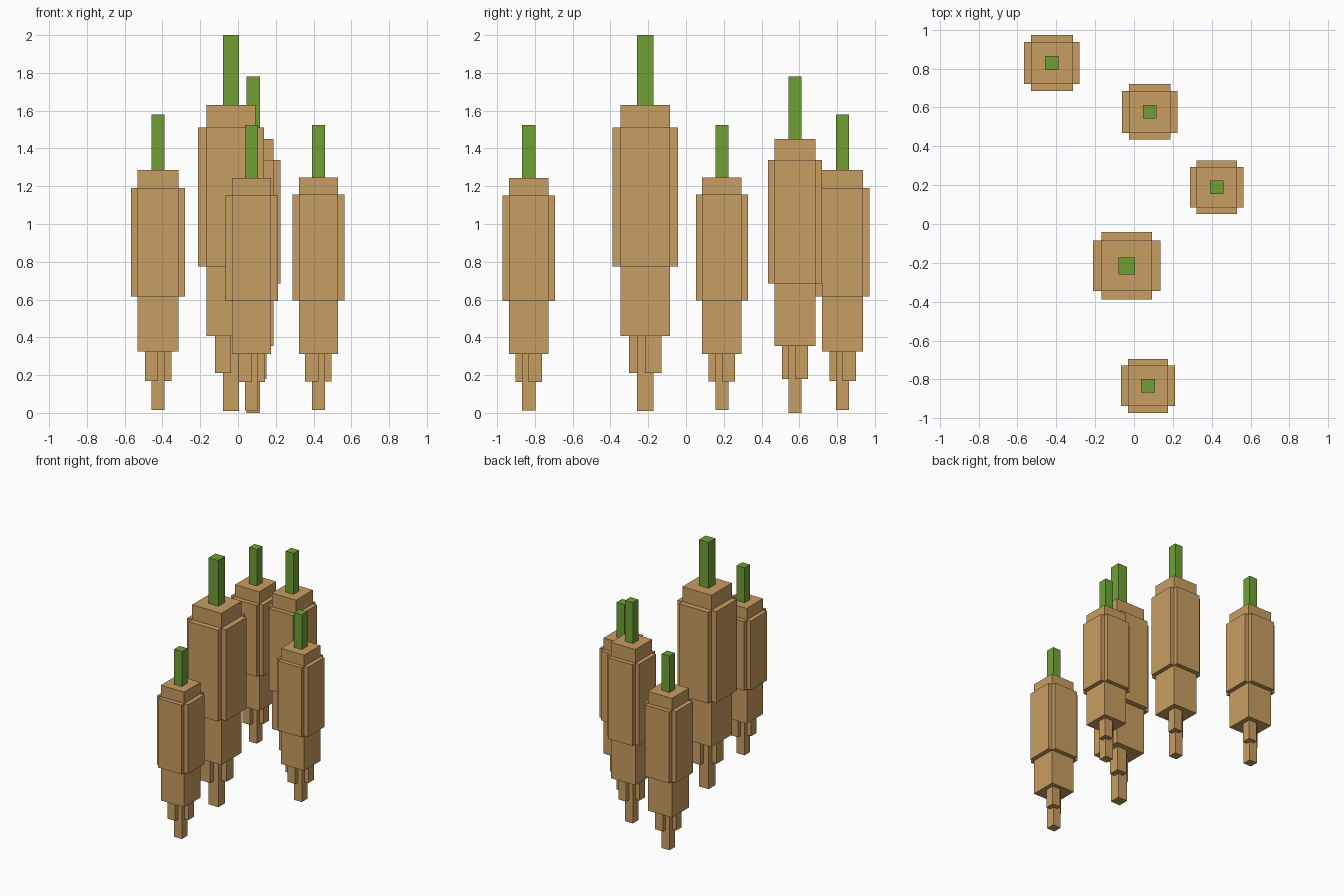
import bpy
import bmesh
from mathutils import Matrix, Vector

default = bpy.data.objects.get("Cube")
if default:
    bpy.data.objects.remove(default, do_unlink=True)


def make_material(name, color):
    mat = bpy.data.materials.new(name)
    mat.use_nodes = True
    mat.diffuse_color = color
    mat.node_tree.nodes["Principled BSDF"].inputs["Base Color"].default_value = color
    return mat


tan = make_material("root_tan", (0.584, 0.337, 0.119, 1))
green = make_material("stalk_green", (0.162, 0.352, 0.036, 1))


def box(name, center, half, bottom, top, mat):
    """Upright box from its plan centre, plan half sizes and height range."""
    bm = bmesh.new()
    size = Vector((2 * half[0], 2 * half[1], top - bottom))
    bmesh.ops.create_cube(bm, size=1, matrix=Matrix.Diagonal(size).to_4x4())
    mesh = bpy.data.meshes.new(name)
    bm.to_mesh(mesh)
    bm.free()
    mesh.materials.append(mat)
    obj = bpy.data.objects.new(name, mesh)
    obj.location = (center[0], center[1], (bottom + top) / 2)
    bpy.context.collection.objects.link(obj)


def root_vegetable(label, x, y, wide, core, thin, levels):
    tip, fork, body, band_low, band_high, shoulder, top = levels
    # Main square body and the crossed bands around its middle
    box(label + "_body", (x, y), (core, core), body, shoulder, tan)
    box(label + "_side_band", (x, y), (wide, core), band_low, band_high, tan)
    box(label + "_front_band", (x, y), (core, wide), band_low, band_high, tan)
    # Root tip with a shorter rootlet on two opposite corners
    box(label + "_root_tip", (x, y), (thin, thin), tip, body, tan)
    for side, sign in (("right", -1), ("left", 1)):
        shift = sign * thin
        box(f"{label}_{side}_rootlet", (x + shift, y + shift),
            (thin, thin), fork, body, tan)
    # Green stalk
    box(label + "_stalk", (x, y), (thin, thin), shoulder, top, green)


# Label, x, y, band / body / stalk half widths, heights from tip to stalk top
plants = [
    ("back_right", -0.423, 0.829, 0.143, 0.108, 0.035,
     (0.015, 0.17, 0.325, 0.615, 1.19, 1.287, 1.58)),
    ("back_middle", 0.081, 0.577, 0.143, 0.108, 0.035,
     (0.0, 0.18, 0.355, 0.685, 1.34, 1.45, 1.78)),
    ("left", 0.426, 0.19, 0.138, 0.104, 0.035,
     (0.015, 0.165, 0.313, 0.595, 1.155, 1.245, 1.525)),
    ("tall_middle", -0.037, -0.216, 0.174, 0.13, 0.043,
     (0.01, 0.21, 0.407, 0.775, 1.51, 1.63, 2.0)),
    ("front", 0.072, -0.833, 0.139, 0.104, 0.035,
     (0.013, 0.163, 0.313, 0.593, 1.15, 1.243, 1.525)),
]
for plant in plants:
    root_vegetable(*plant)
